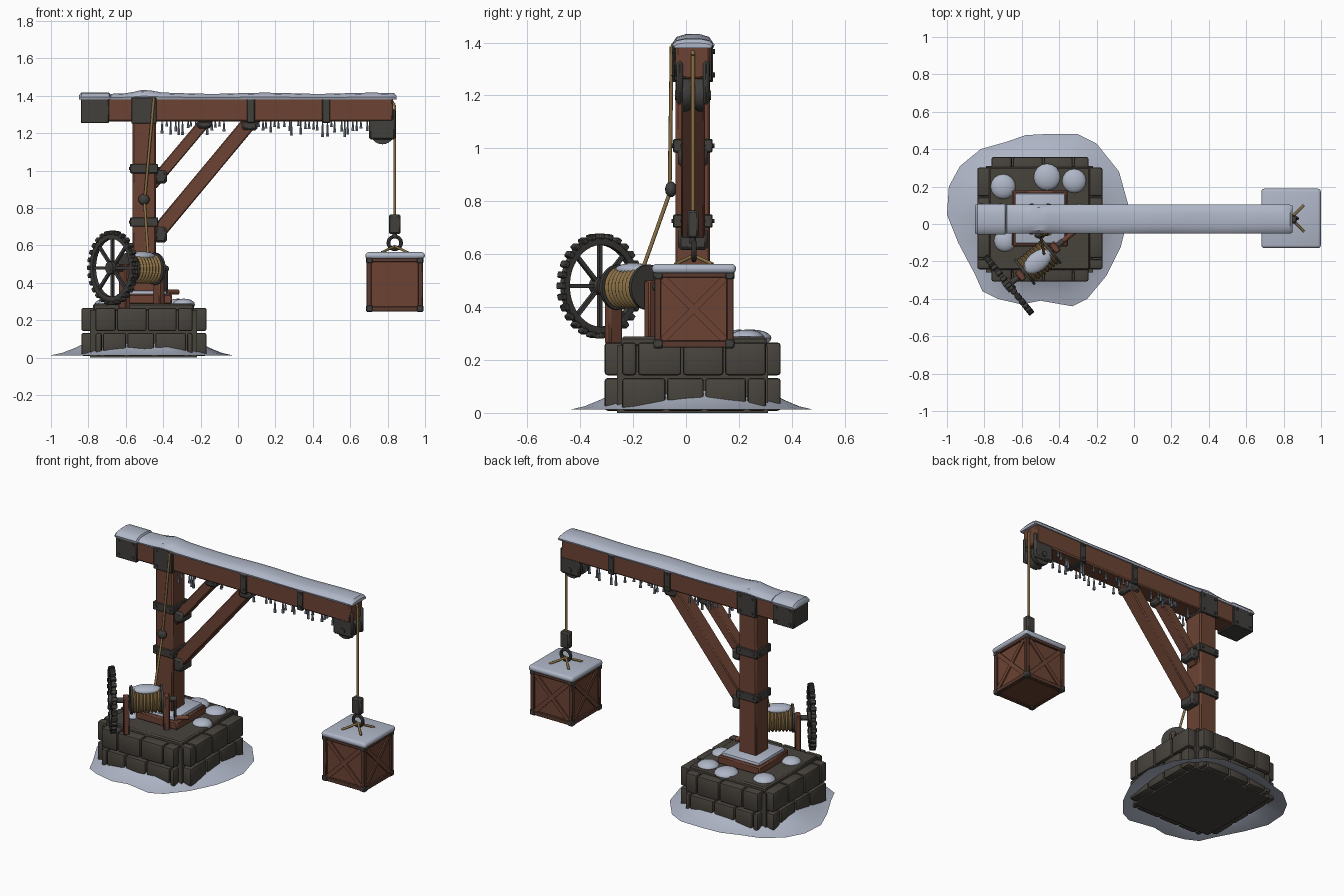
import bpy, bmesh, math, random
from mathutils import Matrix, Vector

if "Cube" in bpy.data.objects:
    bpy.data.objects.remove(bpy.data.objects["Cube"])

random.seed(4)
T, R = Matrix.Translation, Matrix.Rotation


def material(name, c):
    m = bpy.data.materials.new(name)
    m.diffuse_color = (*c, 1)
    m.use_nodes = True
    m.node_tree.nodes["Principled BSDF"].inputs["Base Color"].default_value = m.diffuse_color
    return m


WOOD = material("reddish wood", (0.15, 0.056, 0.034))
DARK = material("dark wood", (0.10, 0.042, 0.027))
IRON = material("dark iron", (0.052, 0.050, 0.046))
STONE = material("grey stone", (0.064, 0.056, 0.046))
SNOW = material("snow", (0.43, 0.47, 0.57))
ICE = material("ice", (0.20, 0.23, 0.28))
ROPE = material("rope", (0.25, 0.16, 0.06))


class Part:
    """One named object in one colour, collected from simple solids."""

    def __init__(self, name, mat):
        self.name, self.mat, self.bm = name, mat, bmesh.new()

    def box(self, c, s, bevel=0.0, rot=Matrix(), seg=1):
        v = bmesh.ops.create_cube(self.bm, size=1, matrix=rot @ T(c) @ Matrix.Diagonal((*s, 1)))["verts"]
        if bevel:
            edges = list({e for x in v for e in x.link_edges})
            bmesh.ops.bevel(self.bm, geom=edges, offset=bevel, segments=seg, profile=0.5, affect='EDGES')
        return self

    def span(self, x, y, z, bevel=0.0, seg=1):
        return self.box([(a + b) / 2 for a, b in (x, y, z)], [b - a for a, b in (x, y, z)], bevel, seg=seg)

    def rod(self, a, b, r1, r2=None, n=10, M=Matrix()):
        a, b = M @ Vector(a), M @ Vector(b)
        q = (b - a).to_track_quat('Z', 'Y').to_matrix().to_4x4()
        bmesh.ops.create_cone(self.bm, cap_ends=True, segments=n, radius1=r1, radius2=r1 if r2 is None else r2,
                              depth=(b - a).length, matrix=T((a + b) / 2) @ q)
        return self

    def ball(self, c, s, M=Matrix()):
        bmesh.ops.create_uvsphere(self.bm, u_segments=16, v_segments=10, radius=1,
                                  matrix=M @ T(c) @ Matrix.Diagonal((*s, 1)))
        return self

    def loft(self, rings, closed=False, caps=False):
        rows = [[self.bm.verts.new(p) for p in r] for r in rings]
        for a, b in zip(rows, rows[1:] + (rows[:1] if closed else [])):
            for i in range(len(a)):
                j = (i + 1) % len(a)
                self.bm.faces.new((a[i], a[j], b[j], b[i]))
        if caps:
            self.bm.faces.new(rows[0])
            self.bm.faces.new(rows[-1])
        return self

    def lathe(self, prof, M, n=32, closed=True):
        """Turns (x, radius) points round the local x axis."""
        rings = [[M @ Vector((x, r * math.cos(k * math.tau / n), r * math.sin(k * math.tau / n)))
                  for k in range(n)] for x, r in prof]
        return self.loft(rings, closed, not closed)

    def done(self):
        bmesh.ops.recalc_face_normals(self.bm, faces=self.bm.faces)
        me = bpy.data.meshes.new(self.name)
        self.bm.to_mesh(me)
        self.bm.free()
        me.materials.append(self.mat)
        ob = bpy.data.objects.new(self.name, me)
        bpy.context.collection.objects.link(ob)
        bpy.ops.object.select_all(action='DESELECT')
        ob.select_set(True)
        bpy.context.view_layer.objects.active = ob
        bpy.ops.object.shade_smooth_by_angle(angle=math.radians(38))


# Stone footing: two courses of blocks with notched corners round a core
base = Part("stone_base", STONE)
base.span((-0.79, -0.22), (-0.26, 0.31), (0.0, 0.255))
base.span((-0.775, -0.235), (-0.245, 0.305), (0.25, 0.288), 0.008)
courses = [((0.008, 0.132), [-0.765, -0.725, -0.595, -0.445, -0.275, -0.24], [-0.245, -0.075, 0.07, 0.23, 0.305]),
           ((0.142, 0.266), [-0.765, -0.65, -0.485, -0.325, -0.24], [-0.245, -0.185, -0.015, 0.145, 0.305])]
for z, xs, ys in courses:
    for a, b in zip(xs, xs[1:]):
        for y in ((-0.308, -0.2), (0.25, 0.358)):
            base.span((a + .003, b - .003), y, z, 0.012, 2)
    for a, b in zip(ys, ys[1:]):
        for x in ((-0.838, -0.73), (-0.28, -0.168)):
            base.span(x, (a + .003, b - .003), z, 0.012, 2)
base.done()

# Ground snow skirt
outline = [(-1, .05), (-.99, .2), (-.93, .31), (-.82, .4), (-.68, .44), (-.58, .475), (-.45, .482), (-.3, .48),
           (-.2, .43), (-.08, .28), (-.03, .1), (-.045, -.02), (-.07, -.12), (-.15, -.28), (-.25, -.4),
           (-.33, -.44), (-.5, -.41), (-.6, -.43), (-.73, -.4), (-.81, -.36), (-.85, -.27), (-.94, -.1)]
skirt = Part("ground_snow", SNOW)
skirt.loft([[(-.5 + (x + .5) * f, .03 + (y - .03) * f, z) for x, y in outline]
            for f, z in ((1, .012), (.88, .025), (.75, .05), (.6, .085))])
skirt.done()

# Snow clumps on the footing
clumps = Part("base_snow_clumps", SNOW)
for x, y, r in ((-.465, .25, .073), (-.32, .23, .066), (-.70, .20, .068), (-.69, -.09, .06), (-.29, .05, .06)):
    clumps.ball((x, y, .283), (r, r, .032))
clumps.done()

# Mast, its foot collar, the jib beam and braces
MX, MY = -0.502, 0.026
Part("mast", WOOD).box((MX, MY, .8), (.125, .13, 1.06), .008).done()
Part("mast_collar", WOOD).box((MX, .03, .312), (.30, .30, .055), .008).done()
Part("collar_snow", SNOW).box((MX, .03, .343), (.27, .27, .03), .012, seg=2).done()
Part("jib_beam", WOOD).span((-.82, .83), (-.039, .091), (1.263, 1.388), .008).done()
brace = Part("braces", WOOD)
for (x0, z0), (x1, z1), w, d in (((-.45, .642), (.095, 1.297), .08, .09), ((-.46, .922), (-.15, 1.291), .06, .075)):
    M = T(((x0 + x1) / 2, MY, (z0 + z1) / 2)) @ R(-math.atan2(z1 - z0, x1 - x0), 4, 'Y')
    brace.box((0, 0, 0), (math.hypot(x1 - x0, z1 - z0), d, w), .006, M)
brace.done()

# Iron straps, cap, plates, brace shoes and rivets
iron = Part("iron_fittings", IRON)
straps = [(-.84, -.69, 1.253, 1.39, .012), (-.57, -.435, 1.25, 1.392, .012), (.047, .09, 1.255, 1.391, .007),
          (.45, .492, 1.255, 1.391, .007), (-.577, -.427, .985, 1.035, .01), (-.577, -.427, .7, .75, .01)]
for x0, x1, z0, z1, t in straps:
    iron.span((x0, x1), (-.039 - t, .091 + t), (z0, z1), .004)
    mx, mz = min(.025, (x1 - x0) / 2), min(.025, (z1 - z0) / 2)
    for x in {x0 + mx, x1 - mx}:
        for z in {z0 + mz, z1 - mz}:
            iron.rod((x, -.045 - t, z), (x, .097 + t, z), .008, n=8)
for z in (1.01, .725):
    for y in (-.015, .067):
        iron.rod((-.583, y, z), (-.421, y, z), .008, n=8)
for x0, x1, z0, z1 in ((-.445, -.38, .93, 1.0), (-.445, -.38, .615, .70), (-.22, -.14, 1.225, 1.268),
                       (.02, .105, 1.215, 1.268)):
    iron.span((x0, x1), (-.03, .082), (z0, z1), .012)
iron.done()

# Beam snow with a hump over the mast, and the end cap snow
def snow_strip(name, xs, w, height):
    rings = []
    for i, x in enumerate(xs):
        end = i in (0, len(xs) - 1)
        h, k = height(x) * (.55 if end else 1), w * (.93 if end else 1)
        rings.append([(x, MY + k * a, 1.38 + h * b) for a, b in
                      ((-.95, 0), (-1, .35), (-.8, .8), (-.35, 1), (.35, 1), (.8, .8), (1, .35), (.95, 0))])
    Part(name, SNOW).loft(rings, caps=True).done()


snow_strip("beam_snow", [-.69, -.68] + [-.66 + i * .05 for i in range(30)] + [.835, .848], .077,
           lambda x: .033 + .017 * math.exp(-((x + .5) / .06) ** 2) + .003 * math.sin(x * 11))
snow_strip("cap_snow", [-.85, -.838, -.77, -.69, -.68], .082, lambda x: .038)

# Icicles under the beam
ice = Part("icicles", ICE)
for lo, hi, n in ((-.41, -.06, 16), (.1, .7, 26)):
    for i in range(n):
        x, y = lo + (hi - lo) * (i + random.random() * .7) / n, random.choice((-.03, -.02, .07, .08))
        ice.rod((x, y, 1.268), (x, y, 1.265 - random.uniform(.025, .085)), .003, .009, 6)
ice.done()

# Jib end pulley
pulley = Part("jib_pulley", IRON)
for y in (-.024, .076):
    pulley.span((.70, .842), (y - .012, y + .012), (1.165, 1.33), .01)
    pulley.rod((.772, y - .018, 1.2), (.772, y + .018, 1.2), .018)
pulley.lathe([(-.04, .065), (-.02, .065), (0, .052), (.02, .065), (.04, .065)],
             T((.772, MY, 1.205)) @ R(math.pi / 2, 4, 'Z'), 24, False)
pulley.done()

# Hoisting rope, its guide knob and the hook block
rope = Part("hoist_rope", ROPE)
path = [(-.48, -.165, .54), (-.50, -.062, .83), (-.45, -.054, 1.385), (-.42, .0, 1.398), (.80, MY, 1.395),
        (.838, MY, 1.35), (.838, MY, .75)]
for a, b in zip(path, path[1:]):
    rope.rod(a, b, .0075)
CX, CY = .838, .03
for sx in (-1, 1):
    for sy in (-1, 1):
        rope.rod((CX, CY, .595), (CX + sx * .07, CY + sy * .07, .562), .007)
rope.done()
hook = Part("hook_block_and_ring", IRON)
hook.box((CX, MY, .713), (.064, .045, .105), .008)
hook.rod((CX, MY, .67), (CX, MY, .64), .012)
hook.lathe([(.01 * math.cos(a), .034 + .01 * math.sin(a)) for a in [k * math.tau / 8 for k in range(8)]],
           T((CX, CY, .613)) @ R(math.pi / 2, 4, 'Z'), 20)
hook.done()
knob = Part("rope_guide", IRON)
knob.ball((-.503, -.057, .845), (.03, .022, .03)).rod((-.503, -.03, .845), (-.503, -.055, .845), .018)
knob.done()

# Hanging crate
crate, frame, corners = Part("crate", WOOD), Part("crate_frame", DARK), Part("crate_corners", IRON)
CZ = .392
crate.box((CX, CY, CZ), (.276, .276, .276))
for k in range(4):
    M = T((CX, CY, CZ)) @ R(k * math.pi / 2, 4, 'Z')
    for s in (-1, 1):
        crate.box((0, 0, 0), (.36, .016, .026), 0, M @ T((0, -.138, 0)) @ R(s * math.pi / 4, 4, 'Y'))
        frame.box((0, -.137, s * .132), (.295, .026, .026), .003, M)
        corners.box((-.135, -.135, s * .13), (.036, .036, .036), .005, M)
    frame.box((-.137, -.137, 0), (.026, .026, .28), .003, M)
for p in (crate, frame, corners):
    p.done()
Part("crate_snow", SNOW).box((CX + .002, CY, .545), (.318, .318, .036), .016, seg=3).done()

# Winch, turned about the mast; local x is its axle
W = T((-.515, -.2, .475)) @ R(math.radians(39), 4, 'Z')
coil = [(-.083, .03)]
for i in range(8):
    coil += [(-.083 + i * .0208 + d, r) for d, r in ((0, .066), (.005, .076), (.0104, .08), (.0156, .076))]
Part("drum_rope", ROPE).lathe(coil + [(.083, .066), (.083, .03)], W, 28, False).done()
Part("drum_snow", SNOW).ball((0, 0, .066), (.088, .052, .026), W).done()
posts = Part("winch_posts", WOOD)
for s in (-1, 1):
    posts.box((s * .118, 0, -.095), (.036, .062, .24), .006, W)
posts.rod((.165, 0, -.125), (.25, 0, -.125), .014, n=12, M=W)
posts.done()
metal = Part("winch_ironwork", IRON)
metal.rod((-.225, 0, 0), (.175, 0, 0), .016, M=W)
for s in (-1, 1):
    metal.rod((s * .082, 0, 0), (s * .096, 0, 0), .086, n=28, M=W)
metal.box((.168, 0, -.062), (.014, .024, .15), .003, W)
metal.done()

# Toothed hand wheel
wheel = Part("gear_wheel", IRON)
G = W @ T((-.2, 0, .005))
wheel.lathe([(-.012, .155), (.012, .155), (.012, .182), (-.012, .182)], G, 56)
wheel.rod((-.024, 0, 0), (.024, 0, 0), .034, n=16, M=G)
for k in range(8):
    wheel.box((0, 0, .085), (.014, .016, .15), 0, G @ R(k * math.pi / 4, 4, 'X'))
for k in range(28):
    wheel.box((0, 0, .188), (.034, .024, .022), .003, G @ R(k * math.tau / 28, 4, 'X'))
wheel.done()
